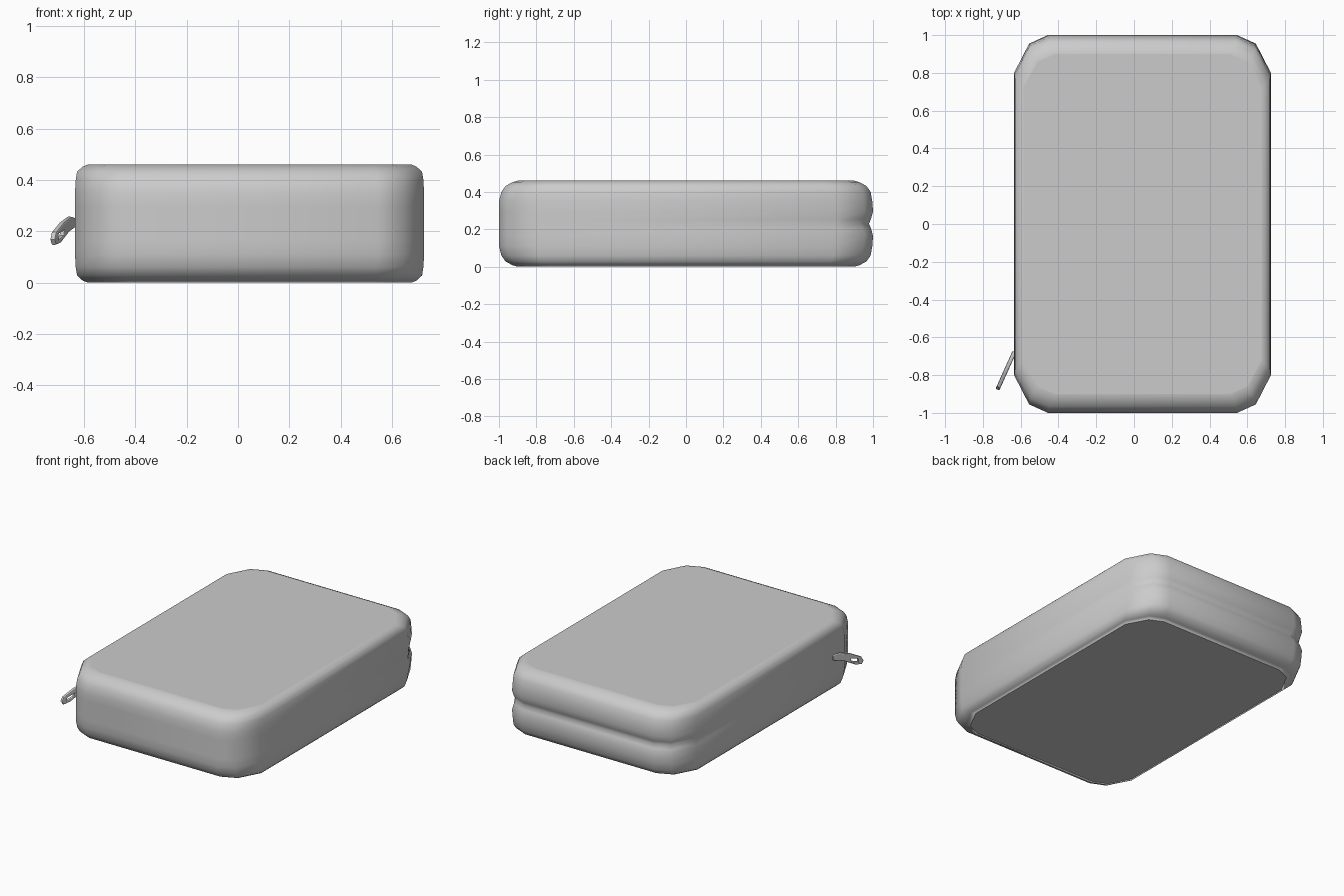
import bpy, bmesh
from mathutils import Matrix

if "Cube" in bpy.data.objects:
    bpy.data.objects.remove(bpy.data.objects["Cube"])

# Pouch body: rounded outline stacked in layers, seam groove pressed into the back
CX = 0.045
corner = [(0.68, 0.80), (0.60, 0.955), (0.50, 1.0)]
outline = (corner + [(-x, y) for x, y in reversed(corner)]
           + [(-x, -y) for x, y in corner] + [(x, -y) for x, y in reversed(corner)])

# height, side inset, end inset, back groove depth
half = [(0.0, 0.05, 0.10, 0.0), (0.008, 0.03, 0.073, 0.0), (0.028, 0.008, 0.035, 0.0),
        (0.06, 0.003, 0.013, 0.0), (0.11, 0.0, 0.0, 0.004), (0.165, 0.0, 0.0, 0.0),
        (0.205, 0.0, 0.0, 0.011)]
layers = half + [(0.23, 0.0, 0.0, 0.022)] + [(0.46 - z, a, b, g) for z, a, b, g in reversed(half)]

bm = bmesh.new()
rings = []
for z, ix, iy, groove in layers:
    ring = []
    for x, y in outline:
        w = groove if y > 0.9 else 0.0
        ring.append(bm.verts.new((CX + x * (1 - ix / 0.68) * (1 - w), y * (1 - iy) - w, z)))
    rings.append(ring)
n = len(outline)
for a, b in zip(rings, rings[1:]):
    for i in range(n):
        bm.faces.new((a[i], a[(i + 1) % n], b[(i + 1) % n], b[i]))
# Inset caps keep the flat top and bottom cleanly shaded
caps = [bm.faces.new(rings[0][::-1]), bm.faces.new(rings[-1])]
bmesh.ops.inset_individual(bm, faces=caps, thickness=0.04)
bmesh.ops.recalc_face_normals(bm, faces=bm.faces[:])
for f in bm.faces:
    f.smooth = True
mesh = bpy.data.meshes.new("pouch_body")
bm.to_mesh(mesh)
bm.free()
bpy.context.collection.objects.link(bpy.data.objects.new("pouch_body", mesh))

# Zip pull: flat tab with a hole, hanging off the left side
tab = [(-0.01, 0.25), (0.05, 0.257), (0.12, 0.235), (0.195, 0.197), (0.21, 0.168),
       (0.195, 0.147), (0.15, 0.155), (0.07, 0.198), (-0.01, 0.222)]
hole = [(0.118, 0.203), (0.168, 0.19), (0.172, 0.168), (0.122, 0.184)]
curve = bpy.data.curves.new("zip_pull", 'CURVE')
curve.dimensions = '2D'
curve.fill_mode = 'BOTH'
curve.extrude, curve.bevel_depth, curve.bevel_resolution, curve.offset = 0.005, 0.006, 1, -0.006
for pts in (tab, hole):
    s = curve.splines.new('POLY')
    s.points.add(len(pts) - 1)
    for p, (u, v) in zip(s.points, pts):
        p.co = (u, v, 0, 1)
    s.use_cyclic_u = True
pull = bpy.data.objects.new("zip_pull", curve)
bpy.context.collection.objects.link(pull)
pull.matrix_world = Matrix(((-0.41, 0, -0.912, -0.637), (-0.912, 0, 0.41, -0.685),
                            (0, 1, 0, 0), (0, 0, 0, 1)))
bpy.context.view_layer.objects.active = pull
pull.select_set(True)
bpy.ops.object.convert(target='MESH')
bpy.ops.object.shade_smooth_by_angle()
